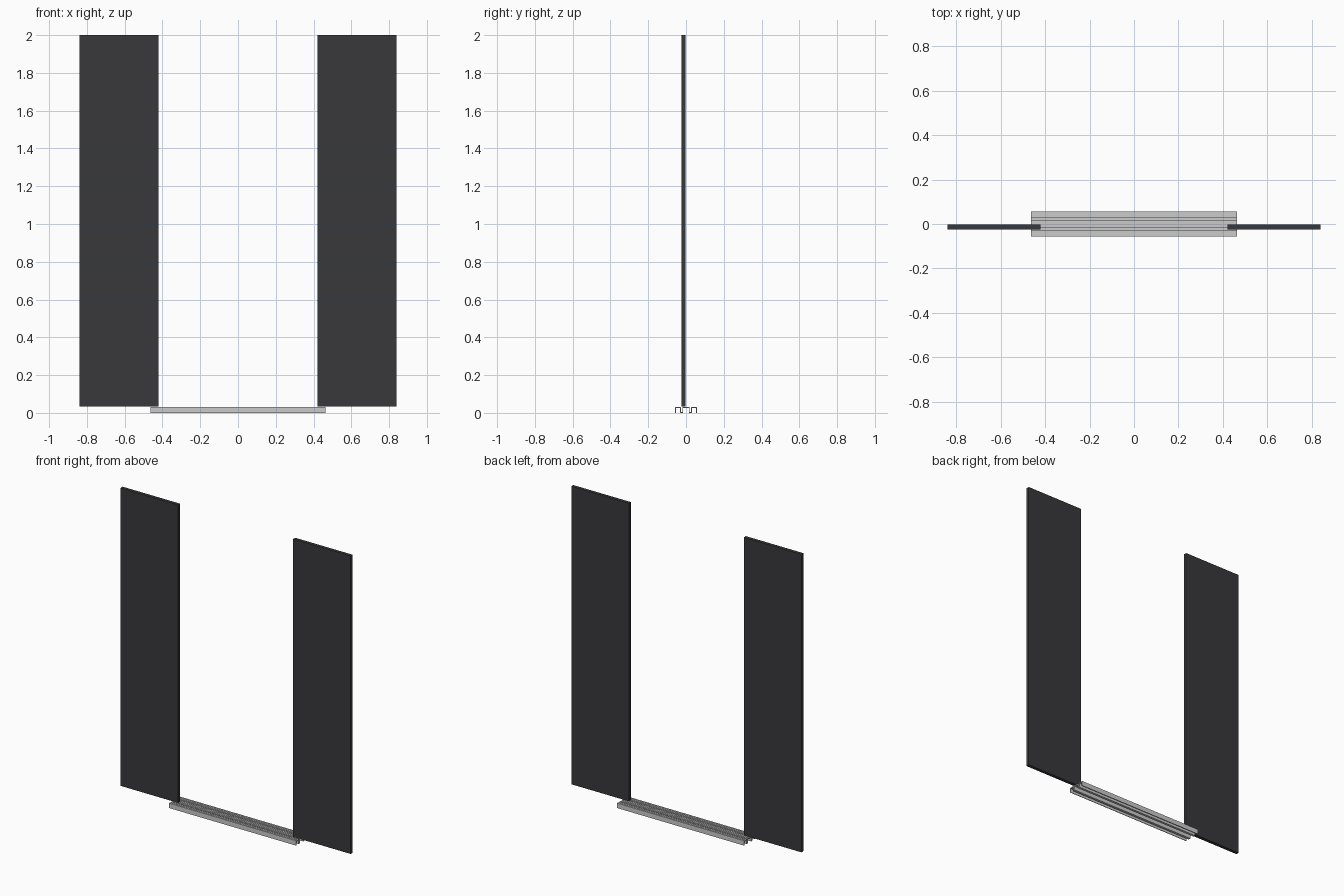
import bpy, bmesh
from mathutils import Vector

if "Cube" in bpy.data.objects:
    bpy.data.objects.remove(bpy.data.objects["Cube"])

HALF_LEN = 0.464
TOP = 0.032


def material(name, rgb):
    m = bpy.data.materials.new(name)
    m.diffuse_color = (*rgb, 1)
    m.use_nodes = True
    m.node_tree.nodes["Principled BSDF"].inputs["Base Color"].default_value = m.diffuse_color
    return m


def finish(name, bm, mat=None):
    bmesh.ops.recalc_face_normals(bm, faces=bm.faces)
    me = bpy.data.meshes.new(name)
    bm.to_mesh(me)
    bm.free()
    ob = bpy.data.objects.new(name, me)
    bpy.context.collection.objects.link(ob)
    if mat:
        me.materials.append(mat)
    return ob


def ribbed_land(y0, y1, ribs):
    """Top strip of the sill with fine anti-slip ribs, as (y, z) points."""
    pts = [(y0, TOP)]
    step = (y1 - y0) / (2 * ribs + 1)
    for i in range(ribs):
        a = y0 + step * (2 * i + 1)
        b = a + step
        pts += [(a, TOP), (a, TOP - 0.0015), (b, TOP - 0.0015), (b, TOP)]
    return pts + [(y1, TOP)]


# Sill: extruded section with two guide slots and an open underside
slot_in, slot_out, edge = 0.019, 0.027, 0.057
floor = 0.004
profile = ribbed_land(-edge, -slot_out, 4)
profile += [(-slot_out, floor), (-slot_in, floor)]
profile += ribbed_land(-slot_in, slot_in, 5)
profile += [(slot_in, floor), (slot_out, floor)]
profile += ribbed_land(slot_out, edge, 4)
under = [(edge, 0), (0.053, 0), (0.053, 0.026), (0.031, 0.026),
         (0.031, 0), (0.015, 0), (0.015, 0.026)]
profile += under + [(-y, z) for y, z in reversed(under)]

bm = bmesh.new()
face = bm.faces.new([bm.verts.new((-HALF_LEN, y, z)) for y, z in profile])
ext = bmesh.ops.extrude_face_region(bm, geom=[face], use_keep_orig=True)
moved = [g for g in ext["geom"] if isinstance(g, bmesh.types.BMVert)]
bmesh.ops.translate(bm, verts=moved, vec=Vector((2 * HALF_LEN, 0, 0)))
finish("door_sill", bm, material("aluminium", (0.55, 0.55, 0.54)))

# Door panels: a pair of open sliding leaves standing over the front slot
dark = material("dark_panel", (0.04, 0.04, 0.045))
for side, label in ((-1, "left"), (1, "right")):
    bm = bmesh.new()
    bmesh.ops.create_cube(bm, size=1)
    bmesh.ops.scale(bm, verts=bm.verts, vec=(0.42, 0.022, 2.0 - 0.033))
    bmesh.ops.translate(bm, verts=bm.verts,
                        vec=(side * 0.63, -0.014, (2.0 + 0.033) / 2))
    panel = finish(label + "_door_panel", bm, dark)
    bevel = panel.modifiers.new("soft_edges", "BEVEL")
    bevel.width = 0.001
    bevel.segments = 2
